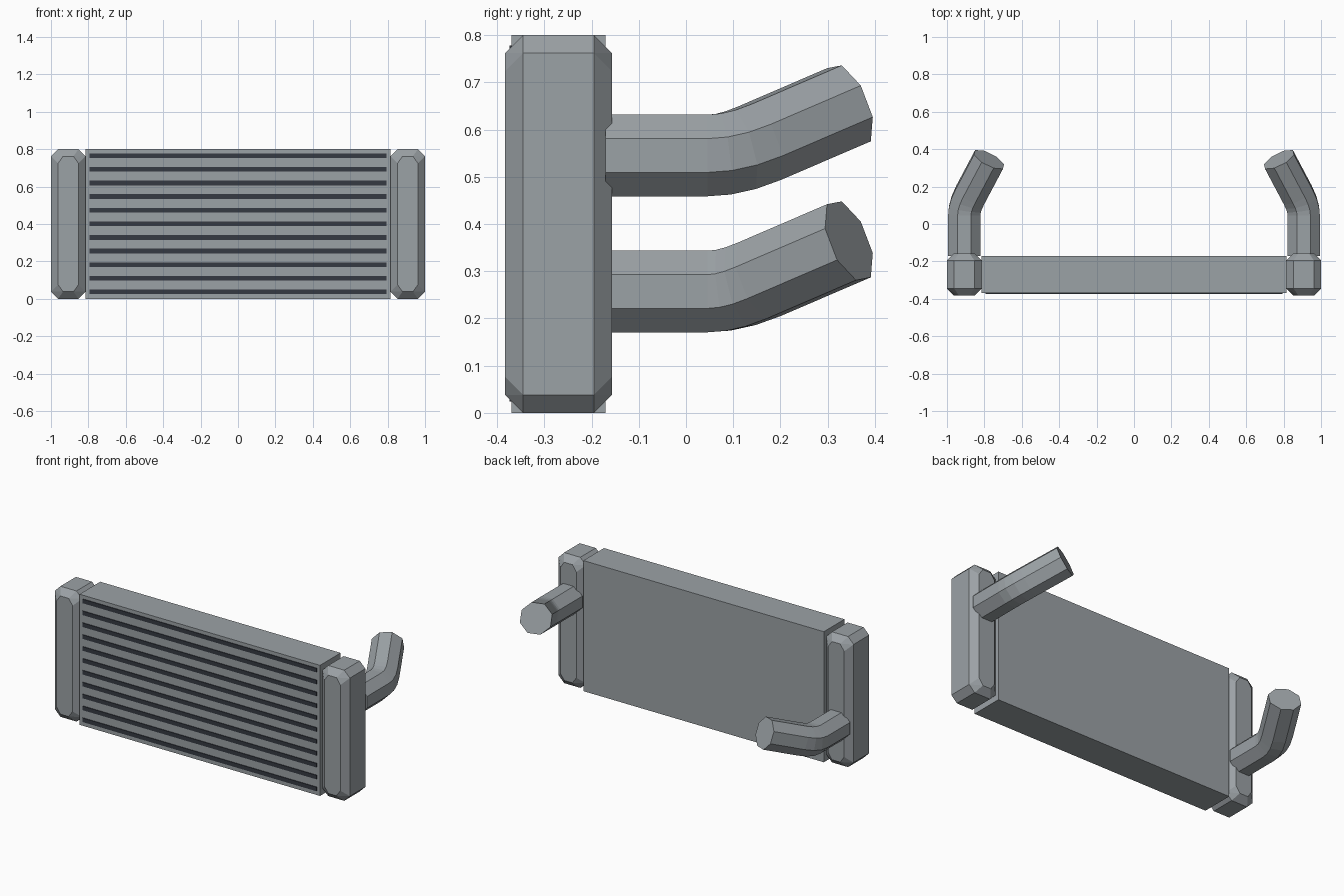
import bpy, bmesh, math
from mathutils import Vector

if "Cube" in bpy.data.objects:
    bpy.data.objects.remove(bpy.data.objects["Cube"])


def material(name, rgb):
    m = bpy.data.materials.new(name)
    m.diffuse_color = (*rgb, 1)
    m.use_nodes = True
    m.node_tree.nodes["Principled BSDF"].inputs["Base Color"].default_value = m.diffuse_color
    return m


METAL = material("grey metal", (0.33, 0.36, 0.38))
DARK = material("dark slot", (0.035, 0.042, 0.055))


def finish(name, bm, mat):
    bmesh.ops.recalc_face_normals(bm, faces=bm.faces)
    me = bpy.data.meshes.new(name)
    bm.to_mesh(me)
    bm.free()
    me.materials.append(mat)
    ob = bpy.data.objects.new(name, me)
    bpy.context.collection.objects.link(ob)
    return ob


def box(name, lo, hi, mat):
    bm = bmesh.new()
    bmesh.ops.create_cube(bm, size=1)
    for v in bm.verts:
        v.co = [(a + b) / 2 + c * (b - a) for a, b, c in zip(lo, hi, v.co)]
    return finish(name, bm, mat)


# Side tank: chamfered box whose front and back faces have clipped corners
def tank(name, side):
    bm = bmesh.new()
    hx, hy, hz, c = 0.0925, 0.113, 0.4, 0.038
    corner = [(hx, hy - c, hz - c), (hx - c, hy - c, hz),
              (hx - c, hy, hz - 2 * c), (hx - 1.7 * c, hy, hz - c)]
    for sx in (-1, 1):
        for sy in (-1, 1):
            for sz in (-1, 1):
                for x, y, z in corner:
                    bm.verts.new((side * 0.9075 + sx * x, -0.27 + sy * y, 0.4 + sz * z))
    bmesh.ops.convex_hull(bm, input=bm.verts)
    bmesh.ops.dissolve_limit(bm, angle_limit=0.01, verts=bm.verts, edges=bm.edges)
    return finish(name, bm, METAL)


# Bent octagonal hose: straight run, short rounded bend, angled end
def pipe(name, side, z):
    start = Vector((side * 0.9075, -0.17, z))
    pivot = Vector((side * 0.9075, 0.095, z))
    out = Vector((-side * 0.53, 1, 0.43))
    a, b, end = pivot - Vector((0, 0.05, 0)), pivot + out * 0.06, pivot + out * 0.25
    fwd = Vector((0, 1, 0))
    path = [(start, fwd)]
    for i in range(4):
        t = i / 3
        path.append((a * (1 - t) ** 2 + pivot * 2 * t * (1 - t) + b * t * t,
                     fwd.lerp(out.normalized(), t).normalized()))
    path.append((end, out.normalized()))
    bm = bmesh.new()
    rings = []
    for p, d in path:
        q = fwd.rotation_difference(d)
        angles = [math.radians(22.5 + 45 * k) for k in range(8)]
        rings.append([bm.verts.new(p + q @ Vector((math.cos(w) * 0.0935, 0, math.sin(w) * 0.0935)))
                      for w in angles])
    for r, s in zip(rings, rings[1:]):
        for k in range(8):
            bm.faces.new((r[k], r[k - 1], s[k - 1], s[k]))
    bm.faces.new(rings[0])
    bm.faces.new(rings[-1])
    return finish(name, bm, METAL)


# Core block with dark slots on its front
box("core", (-0.815, -0.37, 0), (0.815, -0.17, 0.8), METAL)
for i in range(11):
    zc = 0.037 + i * 0.0728
    box(f"slot_{i + 1}", (-0.793, -0.374, zc - 0.0125), (0.793, -0.369, zc + 0.0125), DARK)

tank("left_tank", -1)
tank("right_tank", 1)
pipe("left_lower_pipe", -1, 0.257)
pipe("right_upper_pipe", 1, 0.545)
